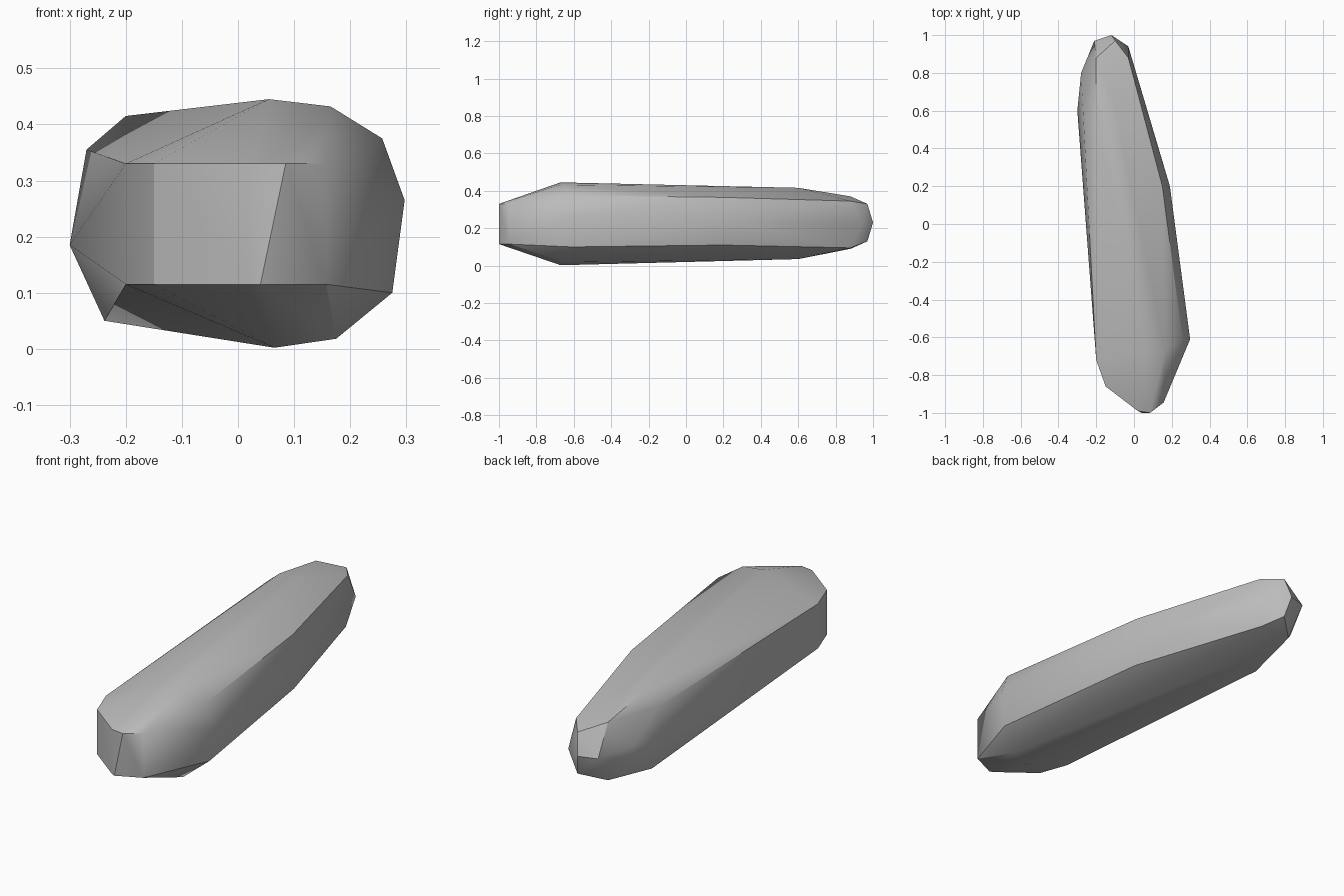
import bpy
import bmesh
import math

default_cube = bpy.data.objects.get("Cube")
if default_cube:
    bpy.data.objects.remove(default_cube, do_unlink=True)


def make_material(name, colour):
    material = bpy.data.materials.new(name)
    material.use_nodes = True
    material.diffuse_color = colour
    for node in material.node_tree.nodes:
        if node.type == 'BSDF_PRINCIPLED':
            node.inputs["Base Color"].default_value = colour
    return material


def add_columns(points, columns, top, bottom):
    """Append an upper and a lower corner for every plan position."""
    for x, y in columns:
        points.append((x, y, top))
        points.append((x, y, bottom))


def add_section(points, y, profile):
    """Append one cross-section of (x, z) corners at the given depth."""
    points.extend((x, y, z) for x, z in profile)


def hull_object(name, points, material):
    """Wrap the corner points in a clean faceted skin."""
    mesh = bpy.data.meshes.new(name)
    skin = bmesh.new()
    for point in points:
        skin.verts.new(point)
    result = bmesh.ops.convex_hull(skin, input=skin.verts)
    unused = {item for key in ("geom_interior", "geom_unused")
              for item in result[key] if isinstance(item, bmesh.types.BMVert)}
    bmesh.ops.delete(skin, geom=list(unused), context='VERTS')
    bmesh.ops.dissolve_limit(skin, angle_limit=math.radians(1),
                             verts=skin.verts, edges=skin.edges)
    bmesh.ops.recalc_face_normals(skin, faces=skin.faces)
    skin.to_mesh(mesh)
    skin.free()
    mesh.materials.append(material)
    obj = bpy.data.objects.new(name, mesh)
    bpy.context.collection.objects.link(obj)
    return obj


corners = []

# Upright blunt wall at the front end
add_columns(corners, [(-.2, -.72), (-.15, -.86), (.02, -.99), (.157, -.945)], .33, .115)
corners += [(.085, -1, .33), (.04, -1, .115)]

# Widest section behind the front wall
add_section(corners, -.67, [(.055, .445), (.165, .432), (.175, .018), (.065, .002)])
add_section(corners, -.61, [(.257, .375), (.297, .265), (.275, .1)])

# Middle shoulder on the left flank
add_section(corners, .2, [(.15, .365), (.19, .24), (.16, .11)])

# Rear section with the bulging right flank
add_section(corners, .6, [(-.2, .415), (-.1, .416), (-.27, .355),
                          (-.3, .185), (-.238, .05), (-.1, .035)])
add_columns(corners, [(-.28, .8)], .25, .17)

# Tapered rear tip
add_section(corners, .88, [(-.2, .37), (-.03, .345), (-.2, .09), (-.04, .095)])
add_section(corners, .97, [(-.1, .33), (-.21, .23), (-.1, .13)])
corners += [(-.03, .94, .22), (-.12, 1, .23)]

stone_grey = make_material("stone_grey", (.5, .5, .5, 1))
stone = hull_object("long_stone", corners, stone_grey)

# Soften shallow edges, keep the strong ridges crisp
bpy.ops.object.select_all(action='DESELECT')
stone.select_set(True)
bpy.context.view_layer.objects.active = stone
bpy.ops.object.shade_smooth_by_angle(angle=math.radians(30))
